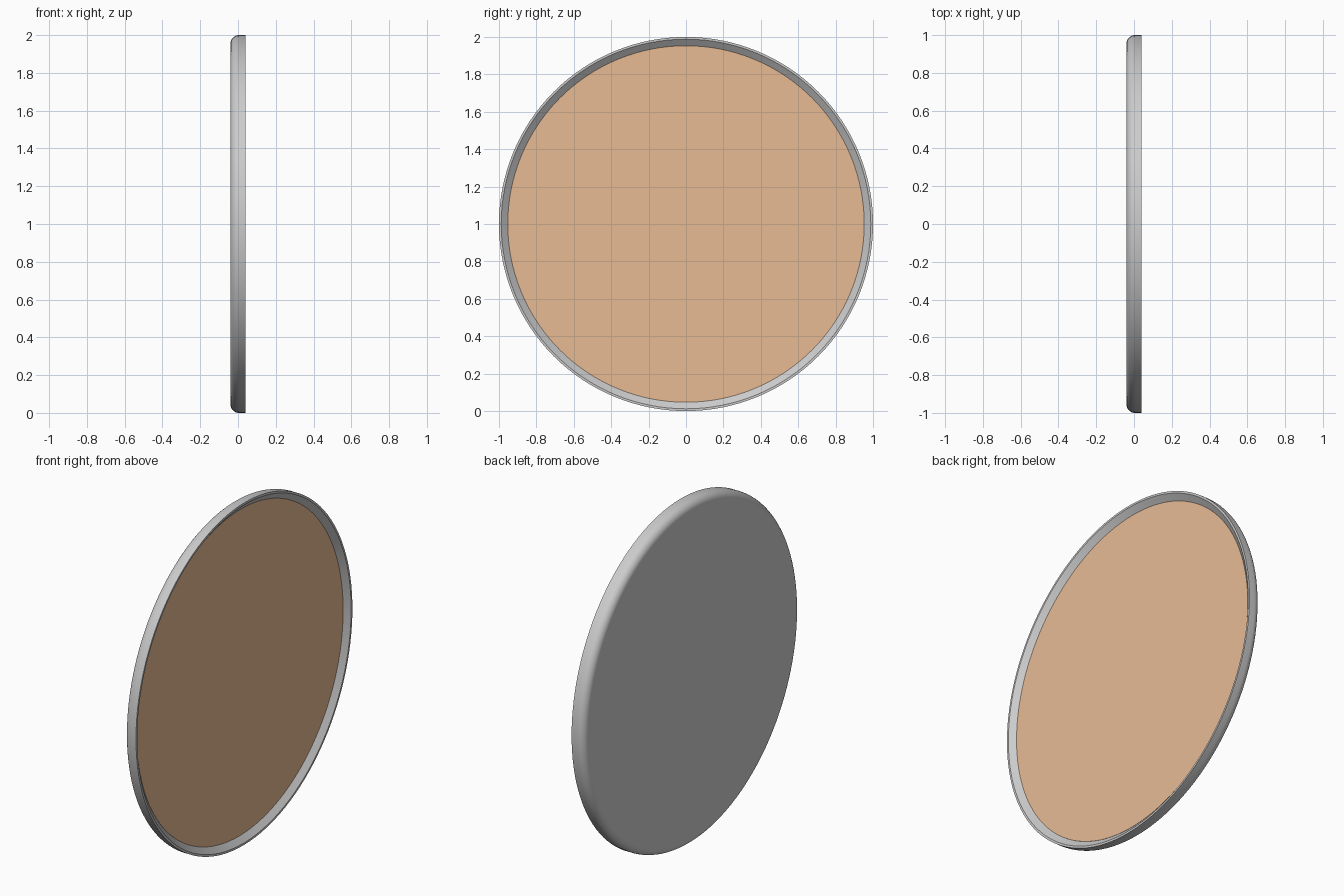
import bpy, bmesh, math

if "Cube" in bpy.data.objects:
    bpy.data.objects.remove(bpy.data.objects["Cube"])

SEG = 128


def finish(bm, name):
    bmesh.ops.remove_doubles(bm, verts=bm.verts, dist=1e-5)
    bmesh.ops.recalc_face_normals(bm, faces=bm.faces)
    mesh = bpy.data.meshes.new(name)
    bm.to_mesh(mesh)
    bm.free()
    obj = bpy.data.objects.new(name, mesh)
    bpy.context.collection.objects.link(obj)
    return obj


def lathe(name, profile):
    """Spin (x, radius) points around the x axis at z = 1 and cap both ends."""
    bm = bmesh.new()
    rings = []
    for x, r in profile:
        rings.append([bm.verts.new((x, r * math.cos(2 * math.pi * i / SEG),
                                    1 + r * math.sin(2 * math.pi * i / SEG)))
                      for i in range(SEG)])
    for a, b in zip(rings, rings[1:]):
        for i in range(SEG):
            j = (i + 1) % SEG
            bm.faces.new((a[i], a[j], b[j], b[i]))
    bm.faces.new(rings[0])
    bm.faces.new(rings[-1])
    obj = finish(bm, name)
    bpy.ops.object.select_all(action='DESELECT')
    bpy.context.view_layer.objects.active = obj
    obj.select_set(True)
    bpy.ops.object.shade_smooth_by_angle(angle=math.radians(30))
    return obj


# Frame: flat back, rounded back edge, narrow front lip, sloped inner rim
F = 0.045
profile = [(-0.04 + F * (1 - math.cos(t)), 1 - F + F * math.sin(t))
           for t in (math.pi / 2 * k / 8 for k in range(9))]
profile += [(0.04, 1.0), (0.04, 0.988), (0.012, 0.953), (0.004, 0.953)]
lathe("frame", profile)

# Recessed coloured face plate
plate = lathe("face_plate", [(0.005, 0.953), (0.013, 0.953)])
mat = bpy.data.materials.new("copper_face")
mat.diffuse_color = (0.8, 0.5, 0.3, 1)
mat.use_nodes = True
mat.node_tree.nodes["Principled BSDF"].inputs["Base Color"].default_value = mat.diffuse_color
plate.data.materials.append(mat)
